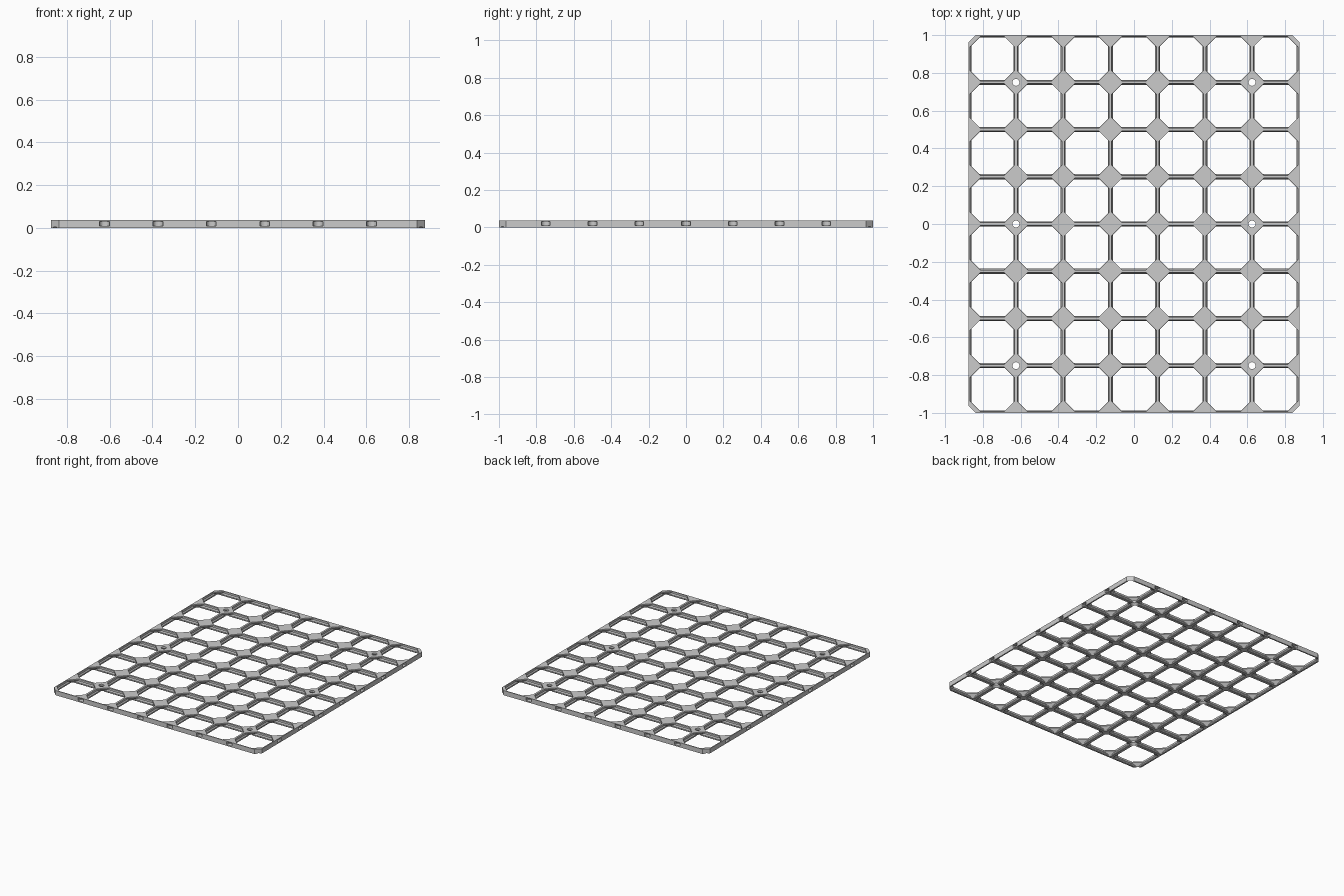
import bpy, bmesh, math

if "Cube" in bpy.data.objects:
    bpy.data.objects.remove(bpy.data.objects["Cube"])

S = 2 / 224            # model units per millimetre
TILE, COLS, ROWS = 28, 7, 8
W, D, H = TILE * COLS, TILE * ROWS, 4
R2 = math.sqrt(2)


def loft(bm, loops):
    """Closed solid through equal-length loops of (x, y, z) in millimetres, bottom to top."""
    rings = [[bm.verts.new((x * S, y * S, z * S)) for x, y, z in lp] for lp in loops]
    n = len(rings[0])
    for a, b in zip(rings, rings[1:]):
        for i in range(n):
            j = (i + 1) % n
            bm.faces.new((a[i], a[j], b[j], b[i]))
    bm.faces.new(rings[0][::-1])
    bm.faces.new(rings[-1])


def octagon(cx, cy, hx, hy, cut, z):
    """Rectangle of half sizes hx, hy with corners cut back by cut."""
    a, b = hx - cut, hy - cut
    pts = [(hx, -b), (hx, b), (a, hy), (-a, hy), (-hx, b), (-hx, -b), (-a, -hy), (a, -hy)]
    return [(cx + x, cy + y, z) for x, y in pts]


def circle(cx, cy, r, z, n=32):
    return [(cx + r * math.cos(2 * math.pi * i / n), cy + r * math.sin(2 * math.pi * i / n), z)
            for i in range(n)]


def make_object(name, bm):
    bmesh.ops.recalc_face_normals(bm, faces=bm.faces)
    me = bpy.data.meshes.new(name)
    bm.to_mesh(me)
    bm.free()
    ob = bpy.data.objects.new(name, me)
    bpy.context.collection.objects.link(ob)
    return ob


def cut(target, bm, name):
    """Subtract the solids in bm from target and drop the cutter."""
    cutter = make_object(name, bm)
    cutter.hide_render = True
    mod = target.modifiers.new(name, 'BOOLEAN')
    mod.operation = 'DIFFERENCE'
    mod.solver = 'EXACT'
    mod.object = cutter
    bpy.context.view_layer.objects.active = target
    bpy.ops.object.modifier_apply(modifier=mod.name)
    bpy.data.objects.remove(cutter)


# slab with chamfered outer corners
bm = bmesh.new()
loft(bm, [octagon(0, 0, W / 2, D / 2, 4.2, z) for z in (0, H)])
board = make_object("grid_board", bm)

# tile openings: (height, wall half thickness, corner node reach)
LEVELS = [(-0.5, 1.1, 2.6), (0, 1.1, 2.6), (0.4, 1.5, 3.0), (1.4, 1.5, 4.0), (2.4, 0.8, 5.0),
          (2.97, 0.8, 5.57), (3.83, 0.8, 5.57), (4, 0.8, 5.4), (4.5, 0.8, 5.4)]
bm = bmesh.new()
for i in range(COLS):
    for j in range(ROWS):
        cx, cy = (i + 0.5) * TILE - W / 2, (j + 0.5) * TILE - D / 2
        loft(bm, [octagon(cx, cy, 14 - w, 14 - w, c * R2 - 2 * w, z) for z, w, c in LEVELS])
cut(board, bm, "opening_cutter")

# connector slots with round inner ends around the rim
slot = [(2.6, -1), (2.6, 0.9)]
slot += [(2.6 * math.cos(math.pi * k / 12), 0.9 + 2.6 * math.sin(math.pi * k / 12)) for k in range(1, 12)]
slot += [(-2.6, 0.9), (-2.6, -1)]
bm = bmesh.new()
for s in (-1, 1):
    for i in range(1, COLS):
        x0 = i * TILE - W / 2
        loft(bm, [[(x0 + u, s * (D / 2 - v), z) for u, v in slot] for z in (1, 3.4)])
    for j in range(1, ROWS):
        y0 = j * TILE - D / 2
        loft(bm, [[(s * (W / 2 - v), y0 + u, z) for u, v in slot] for z in (1, 3.4)])
cut(board, bm, "slot_cutter")

# screw holes countersunk from below
bm = bmesh.new()
for x in (-70, 70):
    for y in (-84, 0, 84):
        loft(bm, [circle(x, y, r, z) for r, z in ((3.6, -0.5), (3.6, 1), (2.05, 2.55), (2.05, 4.5))])
cut(board, bm, "screw_cutter")

grey = bpy.data.materials.new("light_grey")
grey.diffuse_color = (0.6, 0.6, 0.6, 1)
grey.use_nodes = True
grey.node_tree.nodes["Principled BSDF"].inputs["Base Color"].default_value = grey.diffuse_color
board.data.materials.clear()
board.data.materials.append(grey)
